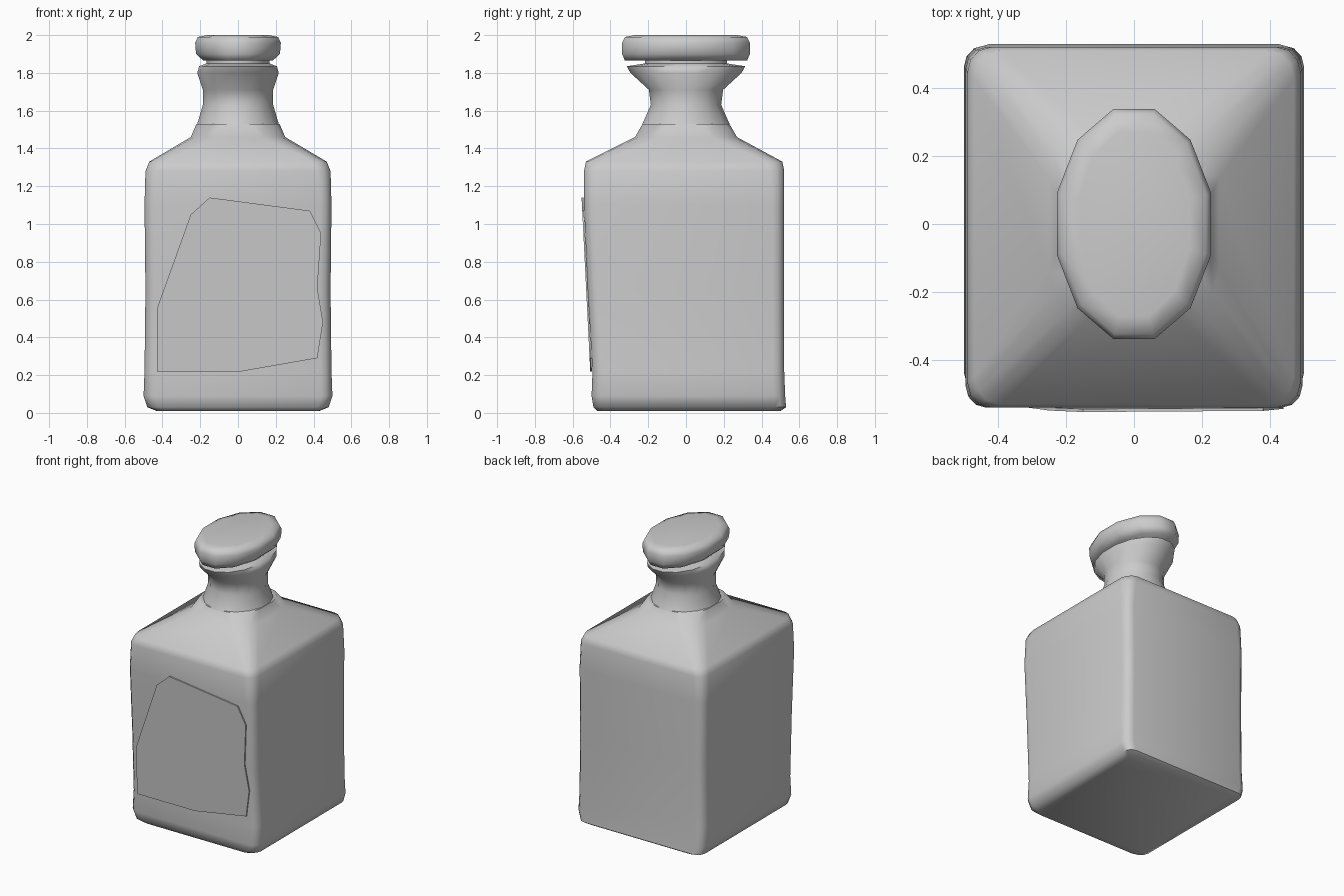
import bpy, bmesh, math

cube = bpy.data.objects.get("Cube")
if cube:
    bpy.data.objects.remove(cube, do_unlink=True)

# One plain material for the whole bottle
grey = bpy.data.materials.new("light grey")
grey.use_nodes = True
colour = (0.6, 0.6, 0.6, 1)
grey.diffuse_color = colour
grey.node_tree.nodes["Principled BSDF"].inputs["Base Color"].default_value = colour


def finish(name, bm, angle):
    bmesh.ops.recalc_face_normals(bm, faces=bm.faces)
    mesh = bpy.data.meshes.new(name)
    bm.to_mesh(mesh)
    bm.free()
    mesh.materials.append(grey)
    obj = bpy.data.objects.new(name, mesh)
    bpy.context.collection.objects.link(obj)
    bpy.ops.object.select_all(action='DESELECT')
    obj.select_set(True)
    bpy.context.view_layer.objects.active = obj
    bpy.ops.object.shade_smooth_by_angle(angle=math.radians(angle))
    return obj


def section(z, x, front, back, rounding, steps):
    """Rounded rectangle; rounding 1 makes an ellipse."""
    half, mid = (back - front) / 2, (back + front) / 2
    points = []
    for corner in range(4):
        sx = 1 if corner in (0, 3) else -1
        sy = 1 if corner < 2 else -1
        for i in range(steps):
            a = math.pi / 2 * (corner + (i + 0.5 * (rounding > 0.8)) /
                               (steps - (rounding <= 0.8)))
            px = x * (sx * (1 - rounding) + rounding * math.cos(a))
            py = half * (sy * (1 - rounding) + rounding * math.sin(a))
            points.append((px, mid + py, z))
    return points


def loft(name, sections, steps=4, angle=40):
    bm = bmesh.new()
    rings = [[bm.verts.new(p) for p in section(*s, steps)] for s in sections]
    for low, high in zip(rings, rings[1:]):
        n = len(low)
        for i in range(n):
            j = (i + 1) % n
            bm.faces.new((low[i], low[j], high[j], high[i]))
    bm.faces.new(rings[0][::-1])
    bm.faces.new(rings[-1])
    return finish(name, bm, angle)


# Square body with soft corners and sloping shoulders
loft("bottle_body", [
    (0.01, 0.43, -0.47, 0.50, 0.12),
    (0.03, 0.48, -0.49, 0.53, 0.12),
    (0.09, 0.50, -0.50, 0.525, 0.12),
    (0.22, 0.495, -0.495, 0.52, 0.12),
    (0.65, 0.49, -0.52, 0.52, 0.12),
    (1.10, 0.495, -0.54, 0.52, 0.12),
    (1.28, 0.49, -0.54, 0.52, 0.14),
    (1.33, 0.47, -0.53, 0.51, 0.16),
    (1.46, 0.25, -0.27, 0.27, 0.5),
    (1.53, 0.22, -0.23, 0.23, 0.7),
], angle=50)

# Neck flaring into the pouring lip
loft("neck", [
    (1.46, 0.245, -0.27, 0.27, 1),
    (1.53, 0.22, -0.235, 0.235, 1),
    (1.63, 0.19, -0.19, 0.19, 1),
    (1.71, 0.19, -0.20, 0.20, 1),
    (1.80, 0.22, -0.30, 0.30, 1),
    (1.835, 0.21, -0.32, 0.32, 1),
    (1.85, 0.17, -0.22, 0.22, 1),
    (1.88, 0.17, -0.22, 0.22, 1),
], angle=60)

# Oval stopper
loft("stopper", [
    (1.865, 0.19, -0.335, 0.335, 1),
    (1.90, 0.23, -0.35, 0.35, 1),
    (1.96, 0.235, -0.35, 0.35, 1),
    (1.99, 0.22, -0.335, 0.335, 1),
    (2.00, 0.17, -0.28, 0.28, 1),
], steps=3, angle=80)

# Raised front panel that follows the lean of the front wall
bm = bmesh.new()
outline = [(-0.43, 0.22), (0.02, 0.22), (0.42, 0.29), (0.45, 0.48),
           (0.42, 0.66), (0.44, 0.95), (0.38, 1.07), (-0.15, 1.14),
           (-0.25, 1.05), (-0.43, 0.55)]


def panel_ring(lift):
    return [bm.verts.new((x, -0.487 - 0.05 * z - lift, z)) for x, z in outline]


inner, outer = panel_ring(0), panel_ring(0.009)
bm.faces.new(outer)
bm.faces.new(inner[::-1])
for i in range(len(outline)):
    j = (i + 1) % len(outline)
    bm.faces.new((inner[i], inner[j], outer[j], outer[i]))
finish("front_panel", bm, 30)
